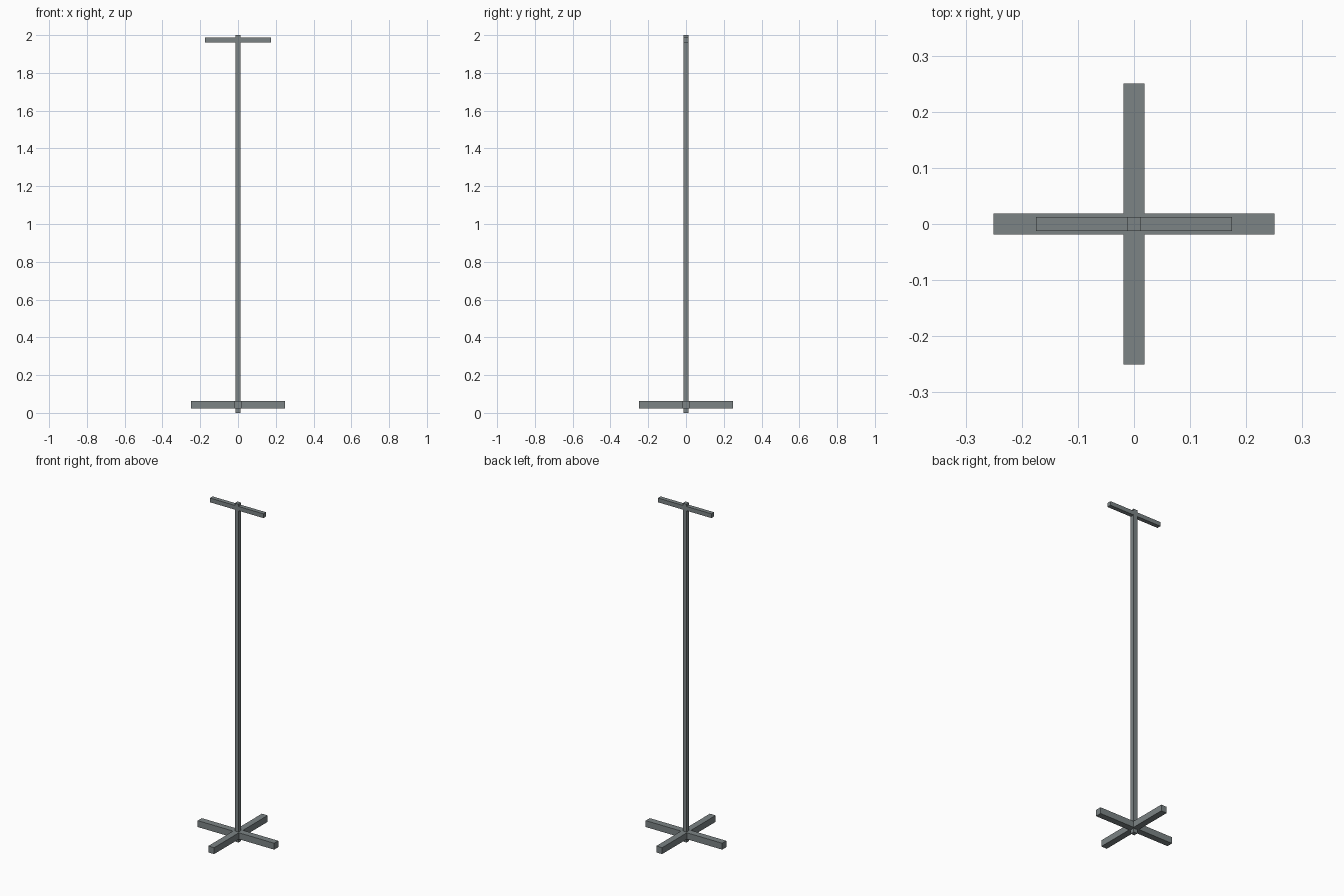
import bpy

if "Cube" in bpy.data.objects:
    bpy.data.objects.remove(bpy.data.objects["Cube"])

# Dark slate metal
metal = bpy.data.materials.new("dark_metal")
metal.diffuse_color = (0.20, 0.23, 0.235, 1.0)
metal.use_nodes = True
metal.node_tree.nodes["Principled BSDF"].inputs["Base Color"].default_value = metal.diffuse_color


def box(name, size, center):
    """Axis-aligned box with its dimensions baked into the mesh."""
    bpy.ops.mesh.primitive_cube_add(size=1, location=center)
    obj = bpy.context.object
    obj.name = name
    obj.scale = size
    bpy.ops.object.transform_apply(location=False, rotation=False, scale=True)
    obj.data.materials.append(metal)
    return obj


TUBE = 0.025     # section of pole and top bar
FOOT = 0.038     # section of base bars
FOOT_Z = 0.043   # centre height of the base

# Upright pole
box("pole", (TUBE, TUBE, 2.0), (0, 0, 1.0))

# Short crossbar near the top
box("top_crossbar", (0.35, TUBE, TUBE), (0, 0, 1.974))

# Crossed base bars
box("base_bar_x", (0.50, FOOT, FOOT), (0, 0, FOOT_Z))
box("base_bar_y", (FOOT, 0.50, FOOT), (0, 0, FOOT_Z))
